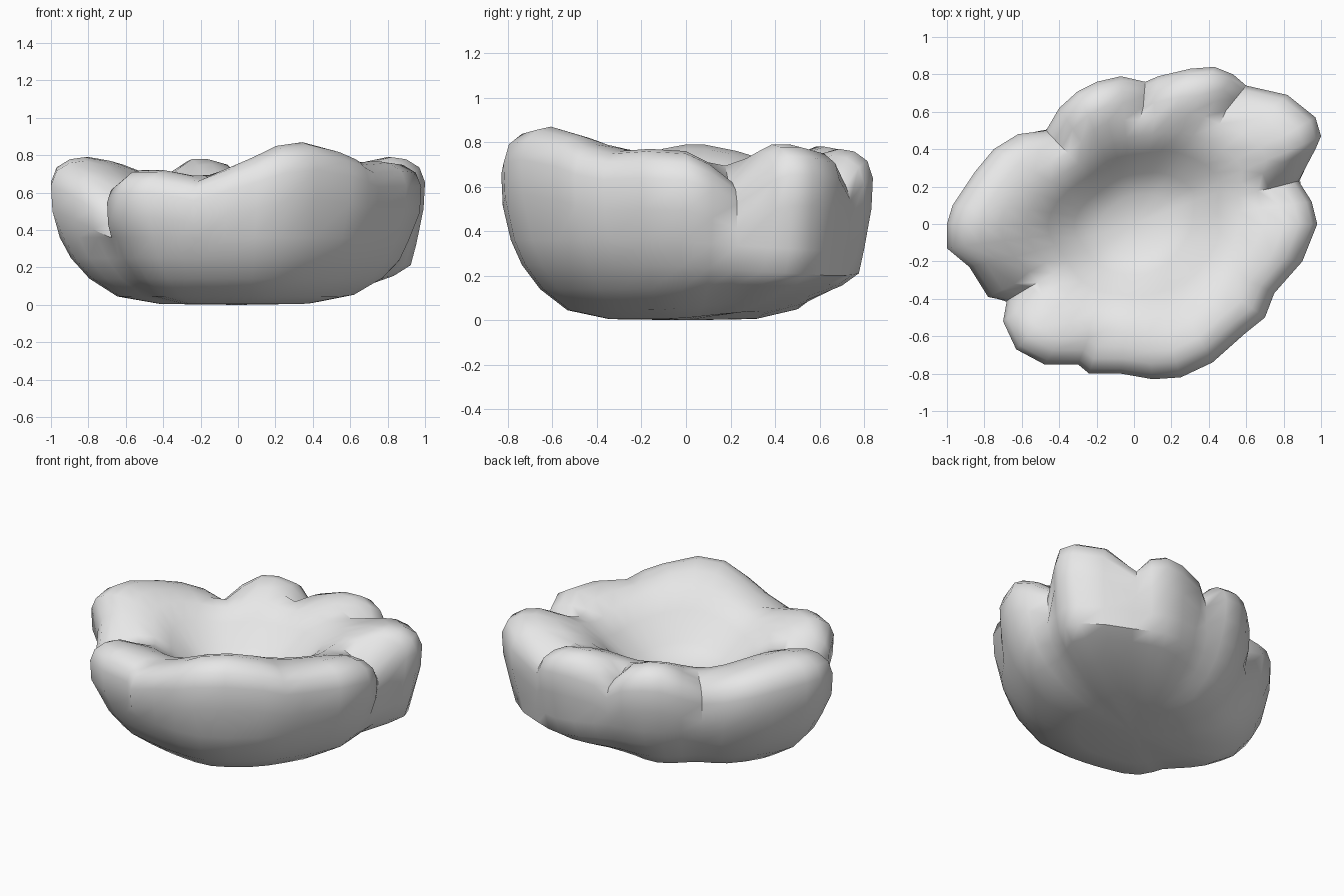
import bpy, bmesh, math
from mathutils import Vector

cube = bpy.data.objects.get("Cube")
if cube:
    bpy.data.objects.remove(cube, do_unlink=True)

# Plain grey stone
stone = bpy.data.materials.new("grey stone")
stone.use_nodes = True
stone.diffuse_color = (0.8, 0.8, 0.8, 1)
stone.node_tree.nodes["Principled BSDF"].inputs["Base Color"].default_value = (0.8, 0.8, 0.8, 1)

# Lobed outline, counter-clockwise: x, y, rim height (low values are seams between lobes)
OUTLINE = [
    (0.98, 0.00, .76), (0.95, 0.12, .71), (0.88, 0.23, .63),                        # right front lobe end
    (0.97, 0.40, .76), (1.00, 0.47, .79), (0.97, 0.57, .79), (0.82, 0.69, .76),     # right rear lobe
    (0.60, 0.74, .65), (0.53, 0.80, .74), (0.43, 0.84, .77), (0.30, 0.83, .77),     # back lobe
    (0.13, 0.79, .73), (0.06, 0.76, .64),
    (-.07, 0.79, .75), (-.20, 0.76, .78), (-.30, 0.71, .78), (-.40, 0.62, .72),     # back left lobe
    (-.47, 0.50, .64), (-.62, 0.48, .69), (-.75, 0.40, .73), (-.85, 0.28, .76),     # left lobe
    (-.97, 0.10, .79), (-1.0, 0.00, .79), (-1.0, -.13, .77), (-.88, -.23, .70),
    (-.78, -.39, .62), (-.68, -.41, .54),
    (-.70, -.52, .66), (-.63, -.67, .72), (-.48, -.75, .72), (-.30, -.75, .69),     # front left lobe
    (-.24, -.80, .67), (-.07, -.80, .73), (0.10, -.83, .79), (0.25, -.82, .85),     # front lobe
    (0.42, -.74, .87), (0.60, -.58, .83), (0.70, -.50, .79), (0.75, -.37, .76),
    (0.90, -.20, .77),
]
# Underside: fraction of the outline, height; the flat base tilts up to a corner at the right rear
UNDER = [(.42, .005), (.65, .045), (.80, .14), (.90, .25), (.96, .36)]
UNDER_CORNER = [(.42, .04), (.65, .10), (.86, .16), (.95, .20), (.97, .31)]
CORNER_DIR = Vector((1, 1)).normalized()
# Bulging rim: fraction of the outline, fraction of the rim height
RIM = [(.992, .65), (1.0, .83), (.97, .93), (.90, .985), (.82, 1.0)]
# Hollow: fraction of the outline, blend from floor to rim
HOLLOW = [(.72, .98), (.60, .88), (.48, .64), (.34, .25), (.20, .05)]
FLOOR = 0.40

n = len(OUTLINE)
edge = [Vector((x, y)) for x, y, h in OUTLINE]
rim = [h for x, y, h in OUTLINE]


def soften(values):
    """Blend each value round the ring with its neighbours."""
    return [(values[i - 1] + values[i] * 2 + values[(i + 1) % n]) / 4 for i in range(n)]


bm = bmesh.new()


def ring(points):
    return [bm.verts.new(p) for p in points]


rings = []
foot = soften(edge)
for (f0, z0), (f1, z1) in zip(UNDER, UNDER_CORNER):
    points = []
    for p in foot:
        w = max(0, p.normalized().dot(CORNER_DIR)) ** 5
        f = f0 + (f1 - f0) * w
        points.append((p.x * f, p.y * f, z0 + (z1 - z0) * w))
    rings.append(ring(points))
for f, k in RIM:
    rings.append(ring([(p.x * f, p.y * f, h * k) for p, h in zip(edge, rim)]))
# Seams fade out down the hollow
inner, heights = edge, rim
for f, k in HOLLOW:
    inner = soften(inner)
    heights = soften(soften(heights))
    rings.append(ring([(p.x * f, p.y * f, FLOOR + (h - FLOOR) * k)
                       for p, h in zip(inner, heights)]))

# Skin the rings and close the underside and the floor
for a, b in zip(rings, rings[1:]):
    for i in range(n):
        j = (i + 1) % n
        bm.faces.new((a[i], a[j], b[j], b[i]))
base = bm.verts.new((0, 0, 0))
floor = bm.verts.new((0, 0, FLOOR))
for i in range(n):
    j = (i + 1) % n
    bm.faces.new((base, rings[0][j], rings[0][i]))
    bm.faces.new((floor, rings[-1][i], rings[-1][j]))
bmesh.ops.recalc_face_normals(bm, faces=bm.faces)

mesh = bpy.data.meshes.new("lobed_stone_basin")
bm.to_mesh(mesh)
bm.free()
mesh.materials.append(stone)
basin = bpy.data.objects.new("lobed_stone_basin", mesh)
bpy.context.collection.objects.link(basin)

# Smooth shading with sharp seams
bpy.ops.object.select_all(action='DESELECT')
basin.select_set(True)
bpy.context.view_layer.objects.active = basin
bpy.ops.object.shade_smooth_by_angle(angle=math.radians(50))
